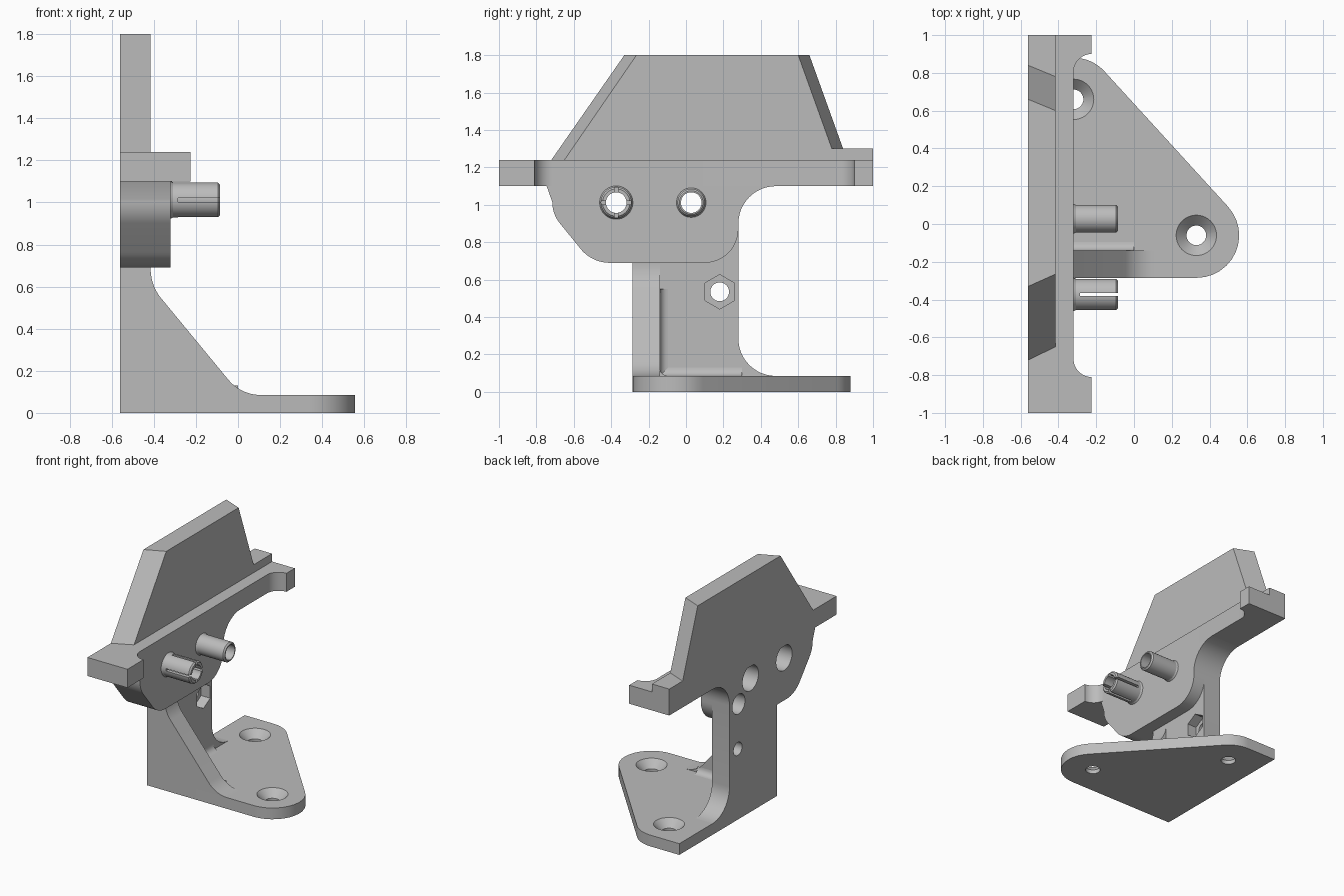
import bpy, bmesh, math
from mathutils import Vector, Matrix

cube = bpy.data.objects.get("Cube")
if cube:
    bpy.data.objects.remove(cube, do_unlink=True)

grey = bpy.data.materials.new("plain grey")
grey.use_nodes = True
colour = (0.5, 0.5, 0.5, 1)
grey.diffuse_color = colour
grey.node_tree.nodes["Principled BSDF"].inputs["Base Color"].default_value = colour

BACK, MID, FRONT = -0.56, -0.415, -0.32   # layers of the upright
FLOOR = 0.085                             # top of the base plate


def rounded(corners, steps=12):
    """Outline from (u, v, radius) corners, with the corners filleted."""
    out = []
    n = len(corners)
    for i, (u, v, r) in enumerate(corners):
        p = Vector((u, v))
        if r == 0:
            out.append(p)
            continue
        d1 = (Vector(corners[i - 1][:2]) - p).normalized()
        d2 = (Vector(corners[(i + 1) % n][:2]) - p).normalized()
        th = d1.angle(d2)
        t = r / math.tan(th / 2)
        c = p + (d1 + d2).normalized() * r / math.sin(th / 2)
        s, e, phi = p + d1 * t - c, p + d2 * t - c, math.pi - th
        for k in range(steps + 1):
            f = k / steps
            out.append(c + (s * math.sin((1 - f) * phi) + e * math.sin(f * phi)) / math.sin(phi))
    return [p for i, p in enumerate(out) if (p - out[i - 1]).length > 0.005]


def place(axis, u, v, d):
    return {"x": (d, u, v), "y": (u, d, v), "z": (u, v, d)}[axis]


def finish(name, bm):
    bmesh.ops.recalc_face_normals(bm, faces=bm.faces)
    mesh = bpy.data.meshes.new(name)
    bm.to_mesh(mesh)
    bm.free()
    mesh.materials.append(grey)
    ob = bpy.data.objects.new(name, mesh)
    bpy.context.collection.objects.link(ob)
    return ob


def prism(name, axis, a, b, outline, outline_b=None):
    """Solid between an outline at a and the same (or a second) one at b."""
    bm = bmesh.new()
    lo = [bm.verts.new(place(axis, u, v, a)) for u, v in outline]
    hi = [bm.verts.new(place(axis, u, v, b)) for u, v in outline_b or outline]
    bm.faces.new(lo)
    bm.faces.new(hi)
    for i in range(len(lo)):
        bm.faces.new((lo[i - 1], lo[i], hi[i], hi[i - 1]))
    return finish(name, bm)


def box(name, x, y, z):
    return prism(name, "z", z[0], z[1],
                 [(x[0], y[0]), (x[1], y[0]), (x[1], y[1]), (x[0], y[1])])


def lathe(name, axis, centre, profile, sides=40, closed=False):
    """Turn a (distance along axis, radius) profile about an x or z axis."""
    bm = bmesh.new()
    along, out = (Vector((1, 0, 0)), Vector((0, 0, 1))) if axis == "x" else (Vector((0, 0, 1)), Vector((1, 0, 0)))
    rings = []
    for k in range(sides):
        turn = Matrix.Rotation(2 * math.pi * k / sides, 3, along)
        rings.append([bm.verts.new(Vector(centre) + along * d + turn @ out * r) for d, r in profile])
    m = len(profile)
    for k in range(sides):
        for j in range(m if closed else m - 1):
            bm.faces.new((rings[k - 1][j], rings[k - 1][(j + 1) % m], rings[k][(j + 1) % m], rings[k][j]))
    if not closed:
        bm.faces.new([r[0] for r in rings])
        bm.faces.new([r[-1] for r in rings])
    return finish(name, bm)


def cut(ob, *cutters):
    bpy.context.view_layer.objects.active = ob
    for c in cutters:
        c.hide_render = True
        mod = ob.modifiers.new("cut", "BOOLEAN")
        mod.operation = "DIFFERENCE"
        mod.solver = "EXACT"
        mod.object = c
        bpy.ops.object.modifier_apply(modifier=mod.name)
        bpy.data.objects.remove(c, do_unlink=True)


def hole(y, z, r, a, b, sides=40):
    return lathe("hole_cutter", "x", (0, y, z), [(a, r), (b, r)], sides)


PINS = [("split_pin", -0.373, 0.083), ("plain_pin", 0.028, 0.073)]
PIN_Z, BORE = 1.012, 0.055

# Base plate with two countersunk screw holes
base = prism("base_plate", "z", 0, FLOOR, rounded([
    (BACK, -0.285, 0), (0.842, -0.285, 0.225), (-0.222, 0.88, 0.22), (BACK, 0.88, 0)]))
for x, y in [(0.33, -0.06), (-0.32, 0.66)]:
    cut(base, lathe("screw_cutter", "z", (x, y, 0),
                    [(-0.05, 0.052), (0.03, 0.052), (FLOOR, 0.107), (0.1, 0.107)]))

# Upright: rear layer runs from the base to the rail, front layer is the thick pad
flank = [(-0.745, 1.1, 0), (-0.715, 1.1, 0.03), (-0.715, 0.951, 0.18), (-0.503, 0.69, 0.2)]
neck = [(0.28, 1.1, 0.2), (0.48, 1.1, 0)]
upright = prism("upright_wall", "x", BACK, MID, rounded(
    [(-0.285, FLOOR, 0), (0.48, FLOOR, 0), (0.28, FLOOR, 0.2)] + neck + flank + [(-0.285, 0.69, 0)]))
pad = prism("upright_pad", "x", MID, FRONT, rounded([(0.28, 0.69, 0.18)] + neck + flank))

# Bores behind the pins, blind hole, and bolt hole with hexagonal nut pocket
for name, y, r in PINS:
    cut(upright, hole(y, PIN_Z, 0.095, -0.7, -0.3))
    cut(pad, hole(y, PIN_Z, BORE, -0.7, -0.2))
cut(upright, hole(0.17, 0.87, 0.075, -0.7, -0.3),
    hole(0.18, 0.535, 0.05, -0.7, -0.3), hole(0.18, 0.535, 0.092, -0.49, -0.3, 6))

# Rail with two protruding ends
prism("rail", "z", 1.1, 1.24, rounded([
    (BACK, -1, 0), (-0.225, -1, 0), (-0.225, -0.81, 0), (FRONT, -0.81, 0.095),
    (FRONT, 0.9, 0.095), (-0.225, 0.9, 0), (-0.225, 1, 0), (BACK, 1, 0)]))

# Tall fin with slanted edges and a low step at the rear end
prism("fin", "x", BACK, MID,
      [(-0.72, 1.24), (1, 1.24), (1, 1.3), (0.84, 1.3), (0.66, 1.8), (-0.33, 1.8)],
      [(-0.65, 1.24), (1, 1.24), (1, 1.3), (0.78, 1.3), (0.6, 1.8), (-0.265, 1.8)])

# Gusset along the front edge
prism("gusset", "y", -0.285, -0.14, rounded([
    (MID, FLOOR, 0), (0.11, FLOOR, 0), (0.014, FLOOR, 0.2), (MID, 0.605, 0.22), (MID, 0.69, 0)]))


def cove(name, axis, a, b, u, v, r=0.045):
    prism(name, axis, a, b, rounded([(u, v, 0), (u + r, v, 0), (u, v, r), (u, v + r, 0)], 6))


# Small coves in the inner corners
cove("gusset_wall_cove", "z", FLOOR, 0.55, MID, -0.14)
cove("gusset_base_cove", "x", MID, 0, -0.14, FLOOR)
cove("wall_base_cove", "y", -0.14, 0.3, MID, FLOOR)

# Hollow pins with chamfered tips
TIP = -0.085
for name, y, r in PINS:
    pin = lathe(name, "x", (0, y, PIN_Z), [
        (FRONT, BORE), (FRONT, r + 0.006), (FRONT + 0.012, r), (TIP - 0.01, r),
        (TIP, r - 0.01), (TIP, BORE)], closed=True)
    if name == "split_pin":
        slot = (-0.285, 0)
        cut(pin, box("slot_cutter", slot, (y - 0.2, y + 0.2), (PIN_Z - 0.009, PIN_Z + 0.009)),
            box("slot_cutter", slot, (y - 0.009, y + 0.009), (PIN_Z - 0.2, PIN_Z + 0.2)))

# Smooth the rounded surfaces, keep edges sharp
bpy.ops.object.select_all(action="DESELECT")
for ob in bpy.context.collection.objects:
    if ob.type == "MESH":
        ob.select_set(True)
        bpy.context.view_layer.objects.active = ob
bpy.ops.object.shade_smooth_by_angle(angle=math.radians(25))
